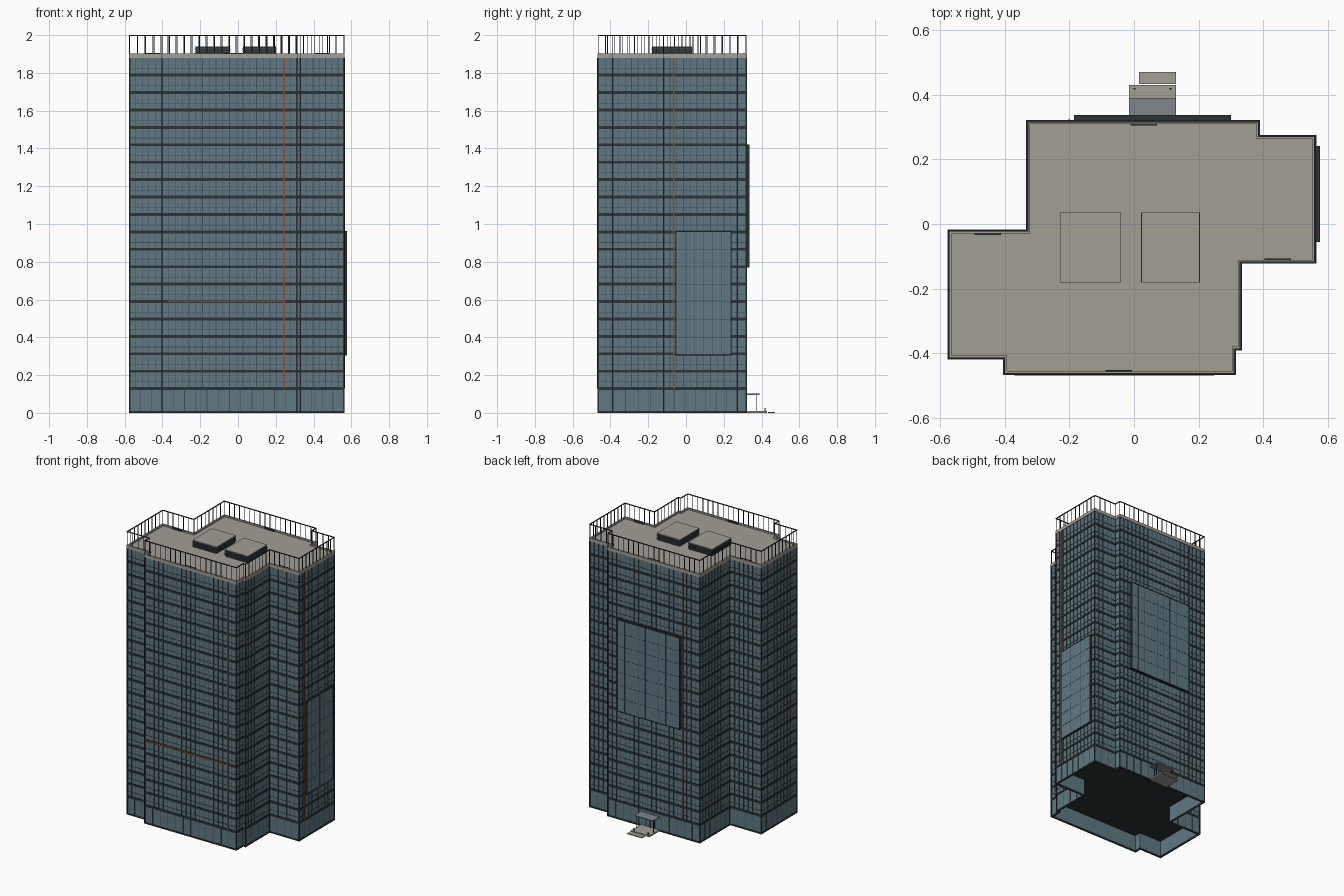
import bpy, bmesh
from mathutils import Vector

if "Cube" in bpy.data.objects:
    bpy.data.objects.remove(bpy.data.objects["Cube"])


def material(name, r, g, b):
    m = bpy.data.materials.new(name)
    m.diffuse_color = (r, g, b, 1)
    m.use_nodes = True
    m.node_tree.nodes["Principled BSDF"].inputs["Base Color"].default_value = m.diffuse_color
    return m


GLASS = material("blue_glass", 0.12, 0.19, 0.225)
DARK = material("dark_metal", 0.025, 0.033, 0.037)
FRAME = material("frame_metal", 0.055, 0.08, 0.09)
STONE = material("beige_stone", 0.36, 0.345, 0.30)
RED = material("red_strip", 0.24, 0.07, 0.04)
CANOPY = material("canopy_grey", 0.22, 0.24, 0.26)

# Stepped plan, clockwise seen from above
PLAN = [(-0.33, 0.318), (0.387, 0.318), (0.387, 0.272), (0.561, 0.272),
        (0.561, -0.119), (0.33, -0.119), (0.33, -0.388), (0.312, -0.388),
        (0.312, -0.464), (-0.402, -0.464), (-0.402, -0.416), (-0.574, -0.416),
        (-0.574, -0.021), (-0.33, -0.021)]
PLAN = [Vector(p) for p in PLAN]
N = len(PLAN)
FLOOR0, ROOF, FLOORS = 0.128, 1.88, 19
STEP = (ROOF - FLOOR0) / FLOORS


def normal(i):
    d = (PLAN[(i + 1) % N] - PLAN[i % N]).normalized()
    return Vector((-d.y, d.x))


def offset(d):
    return [PLAN[i] + (normal(i - 1 + N) + normal(i)) * d for i in range(N)]


def finish(name, bm, mat):
    bmesh.ops.recalc_face_normals(bm, faces=bm.faces[:])
    me = bpy.data.meshes.new(name)
    bm.to_mesh(me)
    bm.free()
    me.materials.append(mat)
    ob = bpy.data.objects.new(name, me)
    bpy.context.collection.objects.link(ob)
    return ob


def add_box(bm, x0, x1, y0, y1, z0, z1):
    v = [bm.verts.new((x, y, z)) for z in (z0, z1)
         for x, y in ((x0, y0), (x1, y0), (x1, y1), (x0, y1))]
    for f in ((3, 2, 1, 0), (4, 5, 6, 7), (0, 1, 5, 4), (1, 2, 6, 5), (2, 3, 7, 6), (3, 0, 4, 7)):
        bm.faces.new([v[k] for k in f])


def boxes(name, items, mat):
    bm = bmesh.new()
    for b in items:
        add_box(bm, *b)
    return finish(name, bm, mat)


def add_ring(bm, d_in, d_out, z0, z1):
    loops = [[bm.verts.new((p.x, p.y, z)) for p in offset(d)]
             for d, z in ((d_out, z0), (d_out, z1), (d_in, z1), (d_in, z0))]
    for k in range(4):
        a, b = loops[k], loops[(k + 1) % 4]
        for i in range(N):
            j = (i + 1) % N
            bm.faces.new((a[i], a[j], b[j], b[i]))


def rings(name, items, mat):
    bm = bmesh.new()
    for r in items:
        add_ring(bm, *r)
    return finish(name, bm, mat)


def prism(name, d, z0, z1, mat):
    bm = bmesh.new()
    f = bm.faces.new([bm.verts.new((p.x, p.y, z0)) for p in offset(d)])
    top = bmesh.ops.extrude_face_region(bm, geom=[f])["geom"]
    bmesh.ops.translate(bm, vec=(0, 0, z1 - z0), verts=[v for v in top if isinstance(v, bmesh.types.BMVert)])
    return finish(name, bm, mat)


def posts(spacing, half, z0, z1, d=0.0, corners=True):
    """Square uprights spaced evenly along every wall."""
    out, ring = [], offset(d)
    for i in range(N):
        a, b = ring[i], ring[(i + 1) % N]
        n = max(1, round((b - a).length / spacing))
        for k in range(0 if corners else 1, n):
            p = a.lerp(b, k / n)
            out.append((p.x - half, p.x + half, p.y - half, p.y + half, z0, z1))
    return out


# Hollow lobby and glazed tower body
rings("lobby_glass_wall", [(-0.006, 0, 0, FLOOR0)], GLASS)
rings("lobby_plinth", [(-0.008, 0.003, 0, 0.01)], DARK)
boxes("lobby_mullions", posts(0.06, 0.0018, 0.01, FLOOR0), FRAME)
prism("lobby_soffit", -0.006, 0.118, 0.124, DARK)
prism("tower_glass", 0, 0.124, ROOF, GLASS)

# Floor bands, transoms, mullions and corner posts
levels = [FLOOR0 + i * STEP for i in range(FLOORS)]
rings("floor_bands", [(-0.002, 0.004, z - 0.007, z + 0.008) for z in levels], DARK)
rings("window_transoms", [(-0.001, 0.002, z + 0.035, z + 0.038) for z in levels], FRAME)
boxes("window_mullions", posts(0.035, 0.0018, FLOOR0, ROOF, 0.001, False), FRAME)
boxes("corner_posts", posts(9, 0.004, 0, ROOF), DARK)

# Roof slab, parapet and railing
prism("roof_slab", -0.002, ROOF - 0.002, 1.892, STONE)
rings("parapet", [(-0.008, 0.004, ROOF, 1.902)], STONE)
rings("railing_top_rail", [(-0.003, 0.003, 1.995, 2.0)], DARK)
boxes("railing_posts", posts(0.04, 0.0018, 1.90, 1.997), DARK)
boxes("roof_ladders", [b for x, y in ((0.03, 0.308), (-0.453, -0.031), (0.445, -0.11), (-0.047, -0.455))
                       for b in [(x - 0.041, x + 0.041, y - 0.003, y + 0.003, 1.89, 1.905)]], DARK)

# Two louvred plant boxes on the roof
for side, x0, x1 in (("left", -0.23, -0.04), ("right", 0.022, 0.204)):
    y0, y1 = -0.182, 0.036
    boxes(side + "_vent_body", [(x0 + 0.004, x1 - 0.004, y0 + 0.004, y1 - 0.004, 1.89, 1.937)], DARK)
    boxes(side + "_vent_louvres", [(x0, x1, y0, y1, z, z + 0.003) for z in (1.902, 1.911, 1.92, 1.929)], FRAME)
    boxes(side + "_vent_cap", [(x0 + 0.001, x1 - 0.001, y0 + 0.001, y1 - 0.001, 1.936, 1.941)], STONE)


# Projecting glass bays on the back and right walls
def bay(name, axis, u0, u1, w0, w1, z0, z1, cols, rows):
    def b(a0, a1, d0, d1, c0, c1):
        return (a0, a1, d0, d1, c0, c1) if axis == "x" else (d0, d1, a0, a1, c0, c1)
    boxes(name + "_glass", [b(u0, u1, w0, w1 - 0.0015, z0, z1)], GLASS)
    t = 0.0012
    grid = [b(u - t, u + t, w1 - 0.003, w1 - 0.0005, z0, z1)
            for u in (u0 + (u1 - u0) * k / cols for k in range(1, cols))]
    grid += [b(u0, u1, w1 - 0.003, w1 - 0.0005, z - t, z + t)
             for z in (z0 + (z1 - z0) * k / rows for k in range(1, rows))]
    boxes(name + "_grid", grid, FRAME)
    e = 0.003
    boxes(name + "_frame", [b(u0 - e, u0 + e, w0, w1, z0, z1), b(u1 - e, u1 + e, w0, w1, z0, z1),
                            b(u0 - e, u1 + e, w0, w1, z0 - e, z0 + e),
                            b(u0 - e, u1 + e, w0, w1, z1 - e, z1 + e)], DARK)


bay("back_bay", "x", -0.183, 0.298, 0.316, 0.337, 0.772, 1.417, 9, 7)
bay("right_bay", "y", -0.052, 0.238, 0.559, 0.576, 0.308, 0.96, 6, 7)

# Red accent strips
boxes("red_strips", [(0.242, 0.249, -0.47, -0.46, FLOOR0, ROOF),
                     (-0.37, 0.242, -0.47, -0.46, 0.586, 0.594),
                     (0.557, 0.566, -0.068, -0.061, FLOOR0, ROOF),
                     (-0.205, -0.198, 0.314, 0.324, FLOOR0, ROOF)], RED)

# Rear entrance: canopy, columns, landing, step, handrails
boxes("entrance_canopy", [(-0.015, 0.13, 0.318, 0.39, 0.096, 0.102)], CANOPY)
boxes("canopy_columns", [(x - 0.002, x + 0.002, 0.372, 0.376, 0.01, 0.097) for x in (-0.008, 0.123)], DARK)
boxes("entrance_landing", [(-0.015, 0.13, 0.318, 0.43, 0, 0.01)], STONE)
boxes("entrance_step", [(0.015, 0.13, 0.434, 0.471, 0, 0.006)], STONE)
boxes("entrance_bollards", [(x - 0.003, x + 0.003, 0.416, 0.422, 0.01, 0.025) for x in (0.001, 0.113)], DARK)
boxes("entrance_doors", [(x, x + 0.003, 0.316, 0.322, 0.01, 0.09) for x in (0.02, 0.056, 0.092)], DARK)
